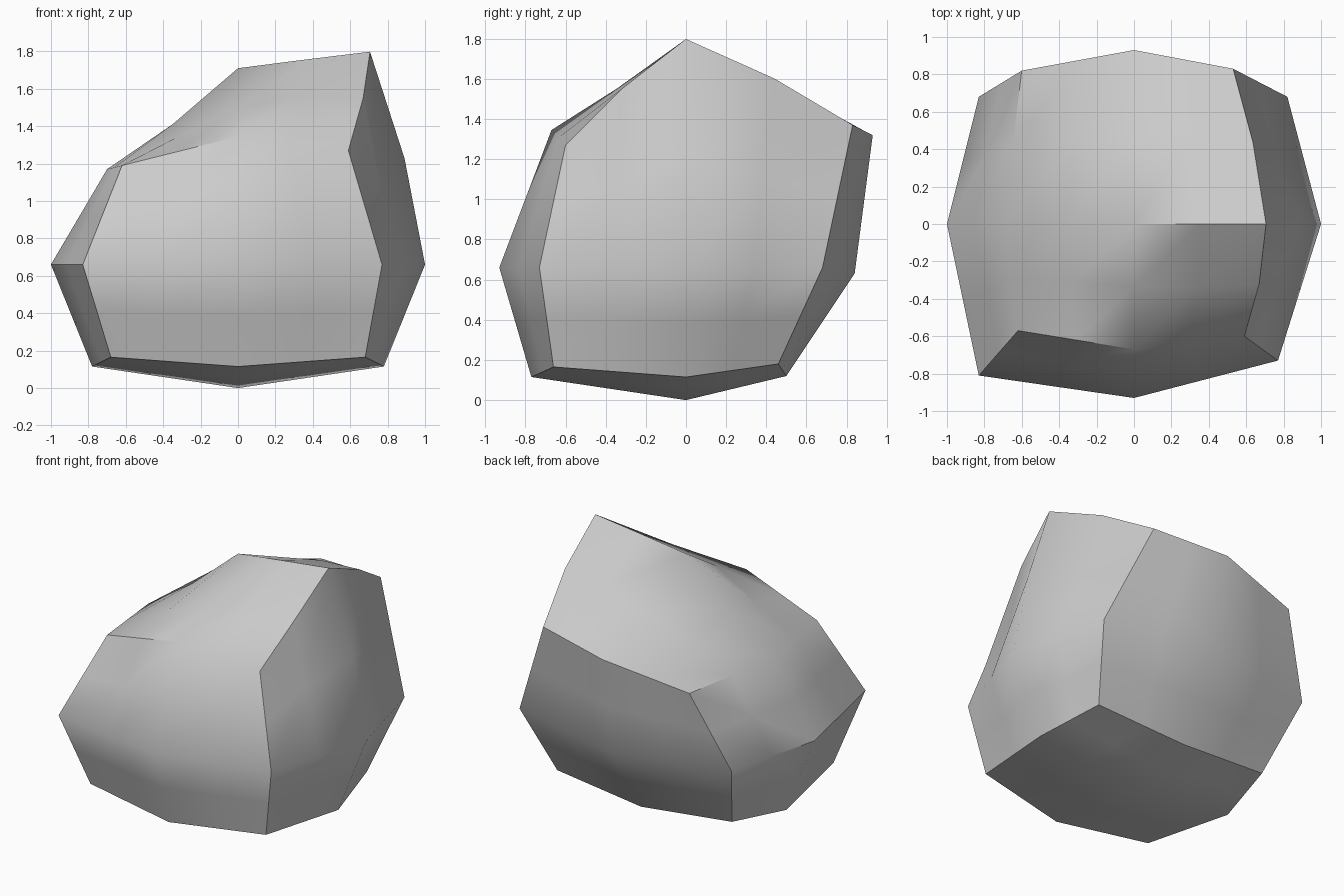
import bpy, bmesh, math
from mathutils import Vector

if "Cube" in bpy.data.objects:
    bpy.data.objects.remove(bpy.data.objects["Cube"])

# Control points of a boulder shaped as a cube with 2x2 patches per side.
# Keys: (x side, y side, z level); y side -1 is the front.
rows = {
    # (y, z): left, middle, right
    (-1, -1): [(-.68, -.67, .165), (0, -.77, .115), (.68, -.66, .165)],
    (0, -1): [(-.78, 0, .115), (0, 0, 0), (.78, 0, .115)],
    (1, -1): [(-.68, .46, .18), (0, .50, .12), (.68, .46, .18)],
    (-1, 0): [(-.83, -.81, .66), (0, -.93, .66), (.77, -.73, .66)],
    (0, 0): [(-1, 0, .66), None, (1, 0, .66)],
    (1, 0): [(-.83, .68, .66), (0, .84, .63), (.82, .68, .66)],
    (-1, 1): [(-.62, -.57, 1.19), (0, -.67, 1.345), (.59, -.60, 1.27)],
    (0, 1): [(-.70, 0, 1.17), (0, 0, 1.65), (.67, 0, 1.75)],
    (1, 1): [(-.60, .82, 1.20), (0, .93, 1.32), (.53, .83, 1.37)],
}

bm = bmesh.new()
verts = {}
for (y, z), row in rows.items():
    for x, p in zip((-1, 0, 1), row):
        if p:
            verts[(x, y, z)] = bm.verts.new(p)

# Four patches on each of the six sides
for axis in range(3):
    for side in (-1, 1):
        for a in (-1, 0):
            for b in (-1, 0):
                loop = []
                for u, v in ((a, b), (a + 1, b), (a + 1, b + 1), (a, b + 1)):
                    key = [u, v]
                    key.insert(axis, side)
                    loop.append(verts[tuple(key)])
                bm.faces.new(loop)
bmesh.ops.recalc_face_normals(bm, faces=bm.faces)

# Refine and round the shoulder around the peak
original = set(bm.verts)
bmesh.ops.subdivide_edges(bm, edges=bm.edges[:], cuts=1, use_grid_fill=True)
peak, core = Vector((.67, 0, 1.75)), Vector((0, 0, .85))
for v in bm.verts:
    if v not in original and (v.co - peak).length < .68:
        v.co += (v.co - core).normalized() * .06

mesh = bpy.data.meshes.new("boulder")
bm.to_mesh(mesh)
bm.free()
boulder = bpy.data.objects.new("boulder", mesh)
bpy.context.collection.objects.link(boulder)
bpy.context.view_layer.objects.active = boulder
boulder.select_set(True)
bpy.ops.object.shade_smooth_by_angle(angle=math.radians(45))
